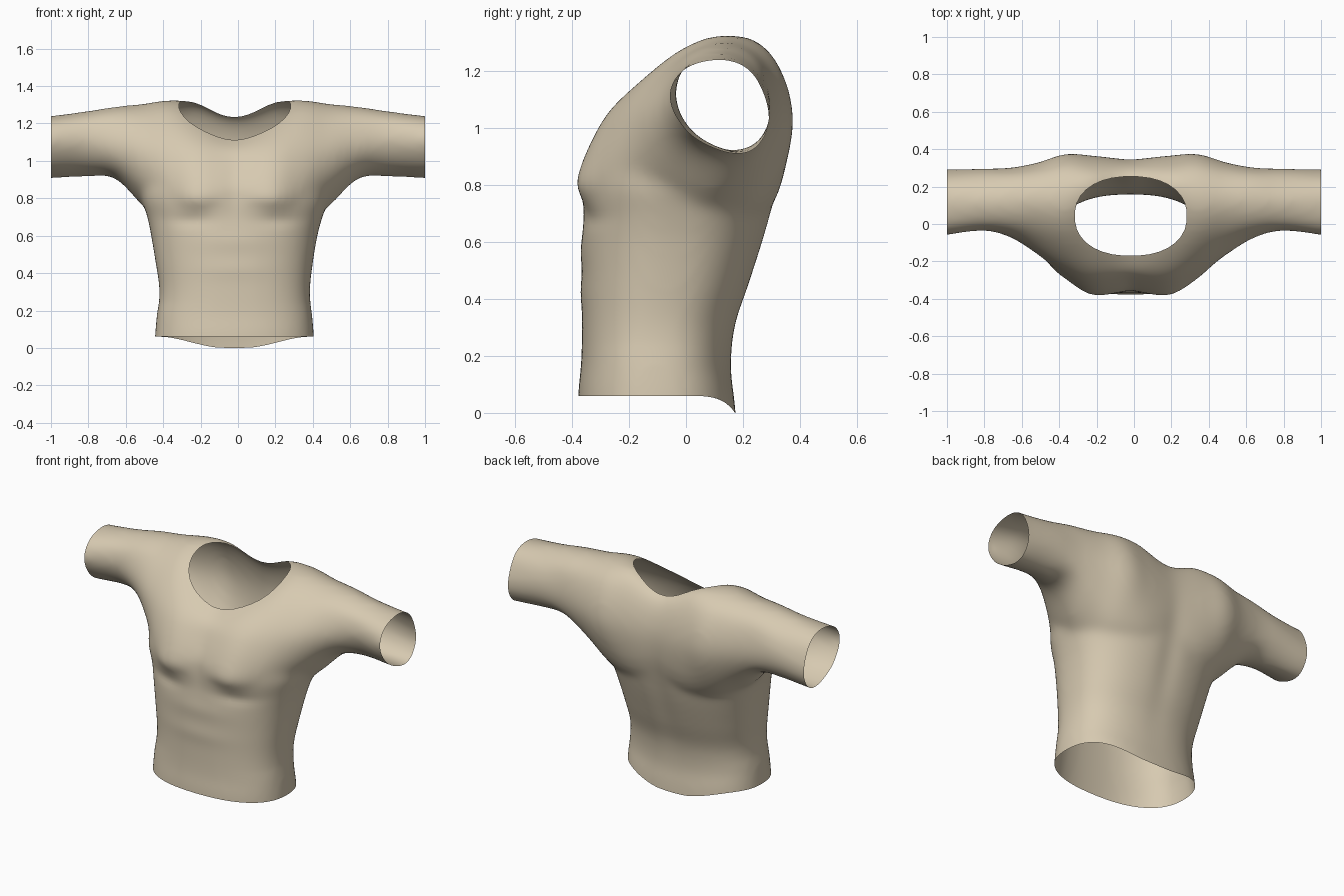
import bpy, bmesh, math
from mathutils import Vector

if "Cube" in bpy.data.objects:
    bpy.data.objects.remove(bpy.data.objects["Cube"])

# Shoulder and sleeve sections: x, then (y, z) for top, top front, front,
# lower front, bottom, lower back, back, top back
SECTIONS = [
    (0.00, [(.12, 1.235), (-.17, 1.11), (-.29, 1.0), (-.345, .76), (0, .60), (.275, .70), (.348, .98), (.28, 1.215)]),
    (0.20, [(.17, 1.31), (-.11, 1.19), (-.30, 1.015), (-.355, .75), (0, .60), (.28, .70), (.365, .99), (.30, 1.24)]),
    (0.35, [(.13, 1.325), (-.07, 1.24), (-.245, 1.03), (-.275, .76), (0, .64), (.25, .72), (.375, 1.0), (.305, 1.25)]),
    (0.50, [(.13, 1.305), (-.04, 1.23), (-.16, 1.05), (-.13, .86), (.07, .76), (.25, .84), (.33, 1.03), (.275, 1.235)]),
    (0.65, [(.13, 1.29), (-.01, 1.235), (-.075, 1.08), (-.02, .96), (.14, .905), (.265, .95), (.302, 1.07), (.255, 1.23)]),
    (0.80, [(.13, 1.267), (0, 1.22), (-.035, 1.1), (.03, .98), (.17, .916), (.26, .96), (.297, 1.07), (.25, 1.2)]),
    (1.00, [(.13, 1.24), (-.01, 1.205), (-.06, 1.1), (.02, .97), (.18, .905), (.265, .95), (.292, 1.05), (.235, 1.19)]),
    (1.08, [(.13, 1.235), (-.01, 1.20), (-.062, 1.1), (.02, .97), (.18, .903), (.265, .95), (.292, 1.05), (.235, 1.19)]),
]

# Torso rings: z, left x, right x, front y, back y
TORSO = [
    (-.10, -.45, .41, -.38, .18), (.03, -.443, .405, -.377, .172), (.15, -.435, .397, -.368, .158),
    (.30, -.42, .385, -.365, .172), (.45, -.44, .40, -.366, .223), (.60, -.465, .425, -.365, .272),
    (.70, -.485, .452, -.36, .30), (.80, -.515, .482, -.362, .325), (.88, -.50, .46, -.352, .338),
    (.96, -.40, .36, -.30, .335),
]


def catmull(pts, steps, closed=False):
    """Smooth interpolation through tuples of any length."""
    n, out = len(pts), []
    for i in range(n if closed else n - 1):
        idx = [i - 1, i, i + 1, i + 2]
        idx = [k % n if closed else min(max(k, 0), n - 1) for k in idx]
        a, b, c, d = (pts[k] for k in idx)
        for s in range(steps):
            t = s / steps
            out.append(tuple(
                .5 * (2 * q + (r - p) * t + (2 * p - 5 * q + 4 * r - w) * t * t
                      + (3 * q - p - 3 * r + w) * t ** 3)
                for p, q, r, w in zip(a, b, c, d)))
    if not closed:
        out.append(tuple(pts[-1]))
    return out


def loft(bm, rings):
    """Closed tube through rings of equal length."""
    vs = [[bm.verts.new(p) for p in ring] for ring in rings]
    n = len(vs[0])
    faces = [bm.faces.new((a[i], a[(i + 1) % n], b[(i + 1) % n], b[i]))
             for a, b in zip(vs, vs[1:]) for i in range(n)]
    faces += [bm.faces.new(vs[0]), bm.faces.new(vs[-1])]
    bmesh.ops.recalc_face_normals(bm, faces=faces)


def superellipse(a, n):
    c, s = math.cos(a), math.sin(a)
    return (math.copysign(abs(c) ** (2 / n), c), math.copysign(abs(s) ** (2 / n), s))


def gauss(v, w):
    return math.exp(-(v / w) ** 2)


bm = bmesh.new()

# Shoulders and both sleeves, lofted across the body
full = [(-x, p) for x, p in reversed(SECTIONS[1:])] + SECTIONS
flat = [(x - .02 * max(0, 1 - abs(x)),) + tuple(v for yz in p for v in yz) for x, p in full]
rings = []
for row in catmull(flat, 5):
    yz = list(zip(row[1::2], row[2::2]))
    rings.append([(row[0], y, z) for y, z in catmull(yz, 6, True)])
loft(bm, rings)

# Torso, lofted upward
rings = []
for z, x0, x1, y0, y1 in catmull(TORSO, 5):
    ring = []
    for i in range(56):
        u, v = superellipse(math.tau * i / 56, 2.4)
        ring.append(((x0 + x1) / 2 + u * (x1 - x0) / 2, (y0 + y1) / 2 + v * (y1 - y0) / 2, z))
    rings.append(ring)
loft(bm, rings)

mesh = bpy.data.meshes.new("shirt_blank")
bm.to_mesh(mesh)
bm.free()
shirt = bpy.data.objects.new("shirt", mesh)
bpy.context.collection.objects.link(shirt)

# Merge the lofts into one skin and soften the armpits
rem = shirt.modifiers.new("merge", 'REMESH')
rem.mode = 'VOXEL'
rem.voxel_size = .018
smo = shirt.modifiers.new("soften", 'SMOOTH')
smo.factor = .5
smo.iterations = 20
bpy.context.view_layer.update()
merged = bpy.data.meshes.new_from_object(shirt.evaluated_get(bpy.context.evaluated_depsgraph_get()))
shirt.modifiers.clear()
shirt.data = merged
bpy.data.meshes.remove(mesh)
merged.name = "shirt"

bm = bmesh.new()
bm.from_mesh(merged)
bm.normal_update()

# Chest, stomach and back relief
for v in bm.verts:
    x, y, z = v.co
    x += .02
    front, back = max(0, -v.normal.y), max(0, v.normal.y)
    if abs(x) < .6:
        pec = .012 * gauss(abs(x) - .2, .14) * gauss(z - .79, .07)
        fold = .008 * gauss(abs(x) - .24, .12) * gauss(z - .68 - .25 * (abs(x) - .22) ** 2, .035)
        sternum = .006 * gauss(x, .05) * gauss(z - .85, .15)
        abdomen = .004 * gauss(x, .2) * (gauss(z - .57, .05) + gauss(z - .42, .05))
        spine = .010 * gauss(x, .07) * gauss(z - .65, .3)
        v.co.y += front * (fold + sternum - pec - abdomen) - back * spine

# Open the sleeve ends and the hem
for co, no in (((1, 0, 0), (1, 0, 0)), ((-1, 0, 0), (-1, 0, 0)), ((0, 0, 0), (0, 0, -1))):
    bmesh.ops.bisect_plane(bm, geom=bm.verts[:] + bm.edges[:] + bm.faces[:], dist=1e-5,
                           plane_co=co, plane_no=no, clear_outer=True)

# Hem drops toward the middle of the back
for v in bm.verts:
    if v.co.z < .25:
        t = min(max(v.co.y / .17, 0), 1) ** 2.6
        drop = t * max(0, 1 - .8 * ((v.co.x + .02) / .42) ** 2)
        v.co.z += (.06 - .06 * drop) * (1 - v.co.z / .25)

# Neck opening, cut along a rounded outline
outline = []
for i in range(32):
    u, w = superellipse(math.tau * (i + .5) / 32, 2.25)
    outline.append(Vector((-.017 + .30 * u, .042 + .212 * w, 0)))
planes = []
for a, b in zip(outline, outline[1:] + outline[:1]):
    d = b - a
    planes.append(((a + b) / 2, Vector((d.y, -d.x, 0)).normalized(), d.length))
for mid, no, length in planes:
    faces = []
    for f in bm.faces:
        c = f.calc_center_median()
        if c.z > .95 and (c.xy - mid.xy).length < length / 2 + .03:
            faces.append(f)
    edges = {e for f in faces for e in f.edges}
    verts = {v for f in faces for v in f.verts}
    bmesh.ops.bisect_plane(bm, geom=list(verts) + list(edges) + faces, dist=1e-5,
                           plane_co=mid, plane_no=no)
hole = []
for f in bm.faces:
    c = f.calc_center_median()
    if c.z > .9 and all((c - mid).xy.dot(no.xy) < 1e-5 for mid, no, _ in planes):
        hole.append(f)
bmesh.ops.delete(bm, geom=hole, context='FACES')

for f in bm.faces:
    f.smooth = True
    f.material_index = 0
bm.to_mesh(merged)
bm.free()

# Cloth colour
cloth = bpy.data.materials.new("beige_cloth")
cloth.diffuse_color = (.68, .59, .44, 1)
cloth.use_nodes = True
cloth.node_tree.nodes["Principled BSDF"].inputs["Base Color"].default_value = cloth.diffuse_color
merged.materials.clear()
merged.materials.append(cloth)
